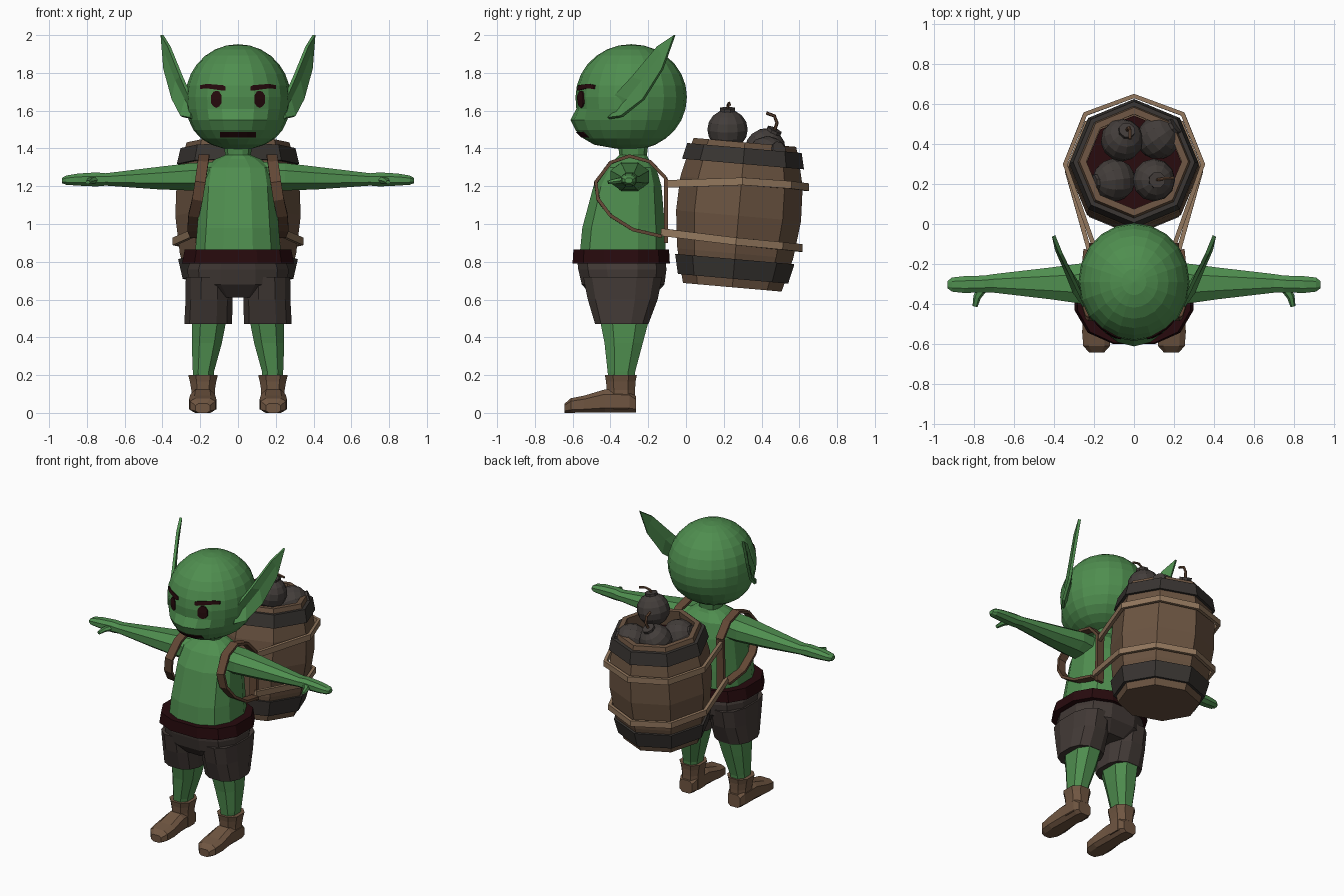
import bpy, bmesh, math
from mathutils import Vector, Matrix
from mathutils.bvhtree import BVHTree

if "Cube" in bpy.data.objects:
    bpy.data.objects.remove(bpy.data.objects["Cube"])


def mat(name, *rgb):
    m = bpy.data.materials.new(name)
    m.diffuse_color = (*rgb, 1)
    m.use_nodes = True
    m.node_tree.nodes["Principled BSDF"].inputs["Base Color"].default_value = m.diffuse_color
    return m


GREEN = mat("green_skin", 0.078, 0.27, 0.078)
WOOD = mat("barrel_wood", 0.15, 0.09, 0.054)
BOOT = mat("boot_leather", 0.16, 0.092, 0.053)
STRAP = mat("strap_leather", 0.125, 0.064, 0.036)
ROPE = mat("pale_strap", 0.29, 0.185, 0.11)
CLOTH = mat("dark_cloth", 0.055, 0.042, 0.037)
IRON = mat("iron", 0.04, 0.035, 0.031)
BOMB = mat("bomb_grey", 0.056, 0.047, 0.043)
MAROON = mat("dark_maroon", 0.02, 0.003, 0.004)


def finish(name, bm, material, mirror=False):
    bmesh.ops.recalc_face_normals(bm, faces=bm.faces[:])
    me = bpy.data.meshes.new(name)
    bm.to_mesh(me)
    bm.free()
    me.materials.append(material)
    ob = bpy.data.objects.new(name, me)
    bpy.context.collection.objects.link(ob)
    if mirror:
        ob.modifiers.new("mirror", 'MIRROR').use_mirror_merge = False
    return ob


def loft(name, rings, material, mirror=False, closed=False, caps=True):
    bm = bmesh.new()
    vs = [[bm.verts.new(p) for p in r] for r in rings]
    n = len(rings[0])
    pairs = list(zip(vs, vs[1:])) + ([(vs[-1], vs[0])] if closed else [])
    for a, b in pairs:
        for i in range(n):
            j = (i + 1) % n
            bm.faces.new((a[i], a[j], b[j], b[i]))
    if caps and not closed:
        bm.faces.new(vs[0])
        bm.faces.new(vs[-1])
    return finish(name, bm, material, mirror)


def oval(c, u, v, a, b, n=10, power=0.8):
    """Rounded-box cross-section in the plane of u and v."""
    pts = []
    for i in range(n):
        t = 2 * math.pi * (i + 0.5) / n
        k = [math.copysign(abs(f) ** power, f) for f in (math.cos(t), math.sin(t))]
        pts.append(Vector(c) + Vector(u) * k[0] * a + Vector(v) * k[1] * b)
    return pts


X, Y, Z = Vector((1, 0, 0)), Vector((0, 1, 0)), Vector((0, 0, 1))


def stack(name, secs, material, mirror=False, n=12, power=0.8):
    """Sections (cx, cy, z, rx, ry) piled up along z."""
    return loft(name, [oval((x, y, z), X, Y, a, b, n, power) for x, y, z, a, b in secs], material, mirror)


def sweep(name, pts, a, b, ref, material, mirror=False, n=4, closed=False, tip=1.0):
    """Constant section along a path; a is the half size along ref."""
    pts = [Vector(p) for p in pts]
    rings, m = [], len(pts)
    for i, p in enumerate(pts):
        if closed:
            t = pts[(i + 1) % m] - pts[i - 1]
        else:
            t = pts[min(i + 1, m - 1)] - pts[max(i - 1, 0)]
        t.normalize()
        s = (ref - t * ref.dot(t)).normalized()
        k = 1 + (tip - 1) * i / (m - 1)
        f = 1.414 * k if n == 4 else k
        rings.append(oval(p, s, t.cross(s), a * f, b * f, n, 1))
    return loft(name, rings, material, mirror, closed)


# Torso, belt and shorts
stack("torso", [(0, -.335, .83, .235, .235), (0, -.33, .98, .222, .225), (0, -.31, 1.2, .205, .185),
                (0, -.295, 1.3, .185, .14), (0, -.285, 1.345, .12, .09), (0, -.28, 1.365, .07, .075),
                (0, -.28, 1.44, .08, .085)], GREEN)
stack("belt", [(0, -.343, .79, .305, .265), (0, -.343, .865, .29, .26)], MAROON)
stack("shorts_hips", [(0, -.345, .83, .25, .24), (0, -.337, .76, .275, .24), (0, -.333, .68, .27, .225),
                      (0, -.333, .61, .16, .16)], CLOTH)
stack("shorts_leg", [(.15, -.335, .72, .13, .215), (.153, -.335, .6, .128, .19),
                     (.158, -.34, .47, .13, .145)], CLOTH, True)

# Legs and boots
stack("leg", [(.15, -.325, .52, .1, .145), (.165, -.33, .37, .085, .108), (.183, -.342, .22, .06, .078),
              (.183, -.342, .15, .055, .07)], GREEN, True, 8)
stack("boot_shaft", [(.185, -.345, .2, .083, .09), (.185, -.345, .165, .074, .083), (.185, -.345, .12, .066, .08),
                     (.185, -.345, .02, .068, .08)], BOOT, True, 8)
foot = []
for y, w, top in [(-.265, .05, .09), (-.3, .066, .12), (-.43, .068, .125), (-.54, .076, .092),
                  (-.61, .07, .078), (-.642, .04, .05)]:
    foot.append(oval((.187, y, top / 2), X, Z, w, top / 2 * 1.03, 8, .6))
loft("boot_foot", foot, BOOT, True)

# Arms, hands and thumbs
arm = [(.12, -.3, 1.25, .1, .085), (.25, -.298, 1.25, .11, .078), (.42, -.297, 1.243, .085, .064),
       (.7, -.297, 1.236, .05, .035), (.75, -.3, 1.236, .045, .04), (.85, -.303, 1.235, .045, .034),
       (.91, -.303, 1.232, .038, .026), (.932, -.303, 1.23, .02, .015)]
loft("arm", [oval((x, y, z), Y, Z, a, b, 8, .9) for x, y, z, a, b in arm], GREEN, True)
sweep("thumb", [(.75, -.31, 1.235), (.785, -.365, 1.228), (.795, -.412, 1.22)], .022, .026, Z, GREEN, True, 6, tip=.5)

# Head: a faceted ball with a wider jaw and a pushed-out muzzle
bm = bmesh.new()
bmesh.ops.create_uvsphere(bm, u_segments=20, v_segments=14, radius=1)
for v in bm.verts:
    x, y, z = v.co
    k = 1 + (.22 * z * z if z < 0 else 0)
    v.co = (x * .278 * k, -.29 + y * .295 * (k if y < 0 else 1), 1.672 + z * .28)
    if y < 0 and 1.41 < v.co.z < 1.585:
        v.co.y -= .045 * max(0, 1 - (v.co.x / .22) ** 2)
bm.normal_update()
head_tree = BVHTree.FromBMesh(bm)
finish("head", bm, GREEN)


def face_plate(name, cols, mirror):
    """Thin plate draped on the face; columns are (x, top, bottom)."""
    rings = []
    for x, hi, lo in cols:
        front = []
        for f in (0, .5, 1):
            z = hi + (lo - hi) * f
            front.append(head_tree.ray_cast(Vector((x, -2, z)), Y)[0] - Y * .007)
        rings.append(front + [p + Y * .009 for p in reversed(front)])
    loft(name, rings, MAROON, mirror)


face_plate("eye", [(.087, 1.68, 1.64), (.1, 1.702, 1.622), (.115, 1.705, 1.615), (.13, 1.7, 1.622), (.143, 1.68, 1.64)], True)
face_plate("brow", [(.065, 1.728, 1.708), (.08, 1.735, 1.706), (.12, 1.738, 1.712), (.165, 1.742, 1.718), (.2, 1.735, 1.715)], True)
face_plate("mouth", [(x * .095 / 4, 1.488, 1.458) for x in range(-4, 5)], False)

# Ears: folded flaps, front edge inside and rear edge outside
upper = [(.23, -.4, 1.64), (.26, -.37, 1.69), (.3, -.285, 1.78), (.365, -.15, 1.94)]
middle = [(.24, -.37, 1.6), (.275, -.31, 1.66), (.325, -.23, 1.76), (.378, -.13, 1.9)]
lower = [(.25, -.41, 1.56), (.3, -.34, 1.57), (.345, -.225, 1.66), (.388, -.125, 1.82)]
bm = bmesh.new()
rows = [[bm.verts.new(p) for p in r] for r in (upper, middle, lower)]
tip = bm.verts.new((.402, -.06, 2.0))
for a, b in zip(rows, rows[1:]):
    for i in range(3):
        bm.faces.new((a[i], a[i + 1], b[i + 1], b[i]))
    bm.faces.new((a[3], tip, b[3]))
ear = finish("ear", bm, GREEN)
ear.modifiers.new("thickness", 'SOLIDIFY').thickness = .018
ear.modifiers["thickness"].offset = 0
ear.modifiers.new("mirror", 'MIRROR')

# Barrel, leaning slightly back, with iron bands
TILT = Matrix.Translation((0, .245, .665)) @ Matrix.Rotation(math.radians(-5), 4, 'X')


def turned(name, profile, material, closed=False):
    rings = [[TILT @ Vector((r * math.cos(k * math.pi / 4), r * math.sin(k * math.pi / 4), s)) for k in range(8)]
             for s, r in profile]
    return loft(name, rings, material, closed=closed)


turned("barrel", [(0, .262), (.18, .308), (.38, .332), (.56, .325), (.7, .293), (.77, .272),
                  (.77, .238), (.62, .25)], WOOD)
turned("powder", [(.625, .24), (.665, .24)], MAROON)
for name, s0, r0, s1, r1 in [("lower_band", .045, .293, .15, .317), ("upper_band", .655, .324, .74, .304)]:
    turned(name, [(s0, r0), (s1, r1), (s1, r1 - .04), (s0, r0 - .04)], IRON, True)

# Shoulder loops and back strips
sweep("shoulder_strap", [(.19, -.105, 1.24), (.185, -.19, 1.33), (.18, -.3, 1.36), (.185, -.4, 1.325),
                         (.2, -.478, 1.22), (.215, -.465, 1.13), (.235, -.4, 1.045), (.24, -.28, .97),
                         (.225, -.13, .935)], .028, .009, X, STRAP, True)
sweep("back_strip", [(.2, -.105, .9), (.195, -.105, 1.24)], .027, .011, X, STRAP, True)

# Straps that tie the barrel on
for name, half in [("upper_tie", [(.2, -.11, 1.212), (.345, .3, 1.226), (.244, .55, 1.207), (0, .64, 1.195)]),
                   ("lower_tie", [(.225, -.13, .957), (.335, .265, .908), (.238, .505, .884), (0, .607, .873)])]:
    sweep(name, half + [(-x, y, z) for x, y, z in half[-2::-1]], .02, .011, Z, ROPE)

# Bombs with caps and fuses
for i, (c, d) in enumerate([((.1, .22, 1.5), (.15, 0, 1)), ((-.06, .42, 1.4), (.25, .5, 1)),
                            ((-.1, .22, 1.37), (-.8, -.1, .4)), ((.12, .43, 1.36), (.7, .5, .3))]):
    c, d = Vector(c), Vector(d).normalized()
    M = Matrix.Translation(c) @ d.to_track_quat('Z', 'Y').to_matrix().to_4x4()
    bm = bmesh.new()
    bmesh.ops.create_uvsphere(bm, u_segments=12, v_segments=8, radius=.107, matrix=M)
    finish(f"bomb_{i + 1}", bm, BOMB)
    sweep(f"bomb_cap_{i + 1}", [c + d * .085, c + d * .115], .042, .042, Y, BOMB, n=8)
sweep("fuse_1", [(.113, .22, 1.6), (.122, .222, 1.628), (.155, .228, 1.64), (.2, .23, 1.63)], .008, .008, Y, STRAP, n=6)
sweep("fuse_2", [(-.035, .468, 1.495), (-.025, .482, 1.535), (-.02, .468, 1.572), (-.02, .425, 1.588)],
      .009, .009, X, STRAP, n=6)
